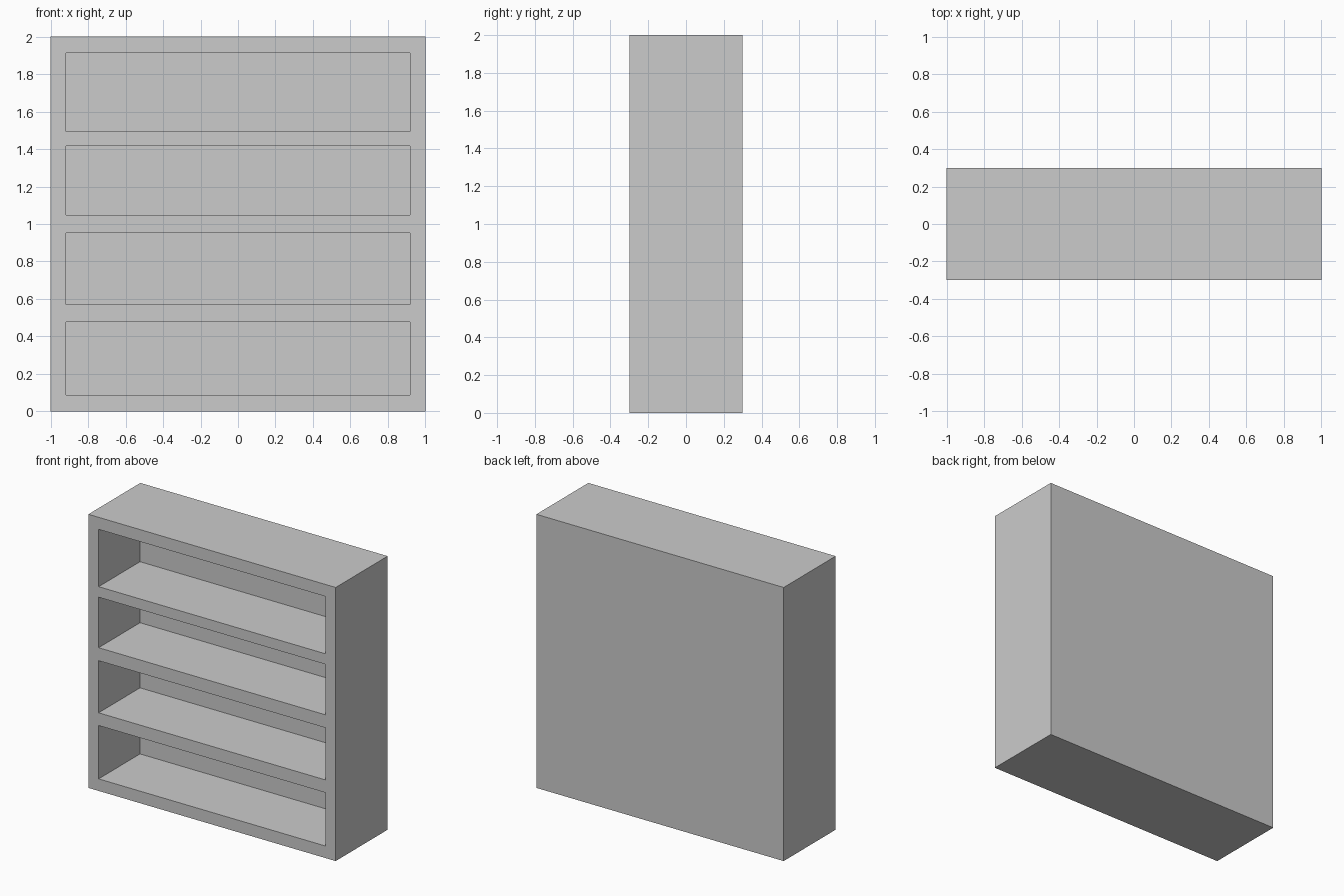
import bpy

if "Cube" in bpy.data.objects:
    bpy.data.objects.remove(bpy.data.objects["Cube"])

WIDTH, DEPTH, HEIGHT = 2.0, 0.6, 2.0
INNER_X = 0.917           # half width of each compartment
BACK_Y = 0.178            # inner face of the back panel
BAYS = [(0.088, 0.478), (0.571, 0.952), (1.047, 1.416), (1.493, 1.912)]


def box(name, lo, hi):
    bpy.ops.mesh.primitive_cube_add(
        size=1, location=[(a + b) / 2 for a, b in zip(lo, hi)])
    ob = bpy.context.object
    ob.name = name
    ob.scale = [b - a for a, b in zip(lo, hi)]
    bpy.ops.object.transform_apply(location=True, rotation=False, scale=True)
    return ob


# solid carcass
bookcase = box("bookcase", (-WIDTH / 2, -DEPTH / 2, 0), (WIDTH / 2, DEPTH / 2, HEIGHT))

# hollow out each compartment from the front
for i, (z0, z1) in enumerate(BAYS):
    cutter = box(f"compartment_cutter_{i + 1}",
                 (-INNER_X, -DEPTH / 2 - 0.1, z0), (INNER_X, BACK_Y, z1))
    cutter.hide_render = True
    bpy.context.view_layer.objects.active = bookcase
    cut = bookcase.modifiers.new("compartment", "BOOLEAN")
    cut.operation = "DIFFERENCE"
    cut.solver = "EXACT"
    cut.object = cutter
    bpy.ops.object.modifier_apply(modifier=cut.name)
    bpy.data.objects.remove(cutter)
